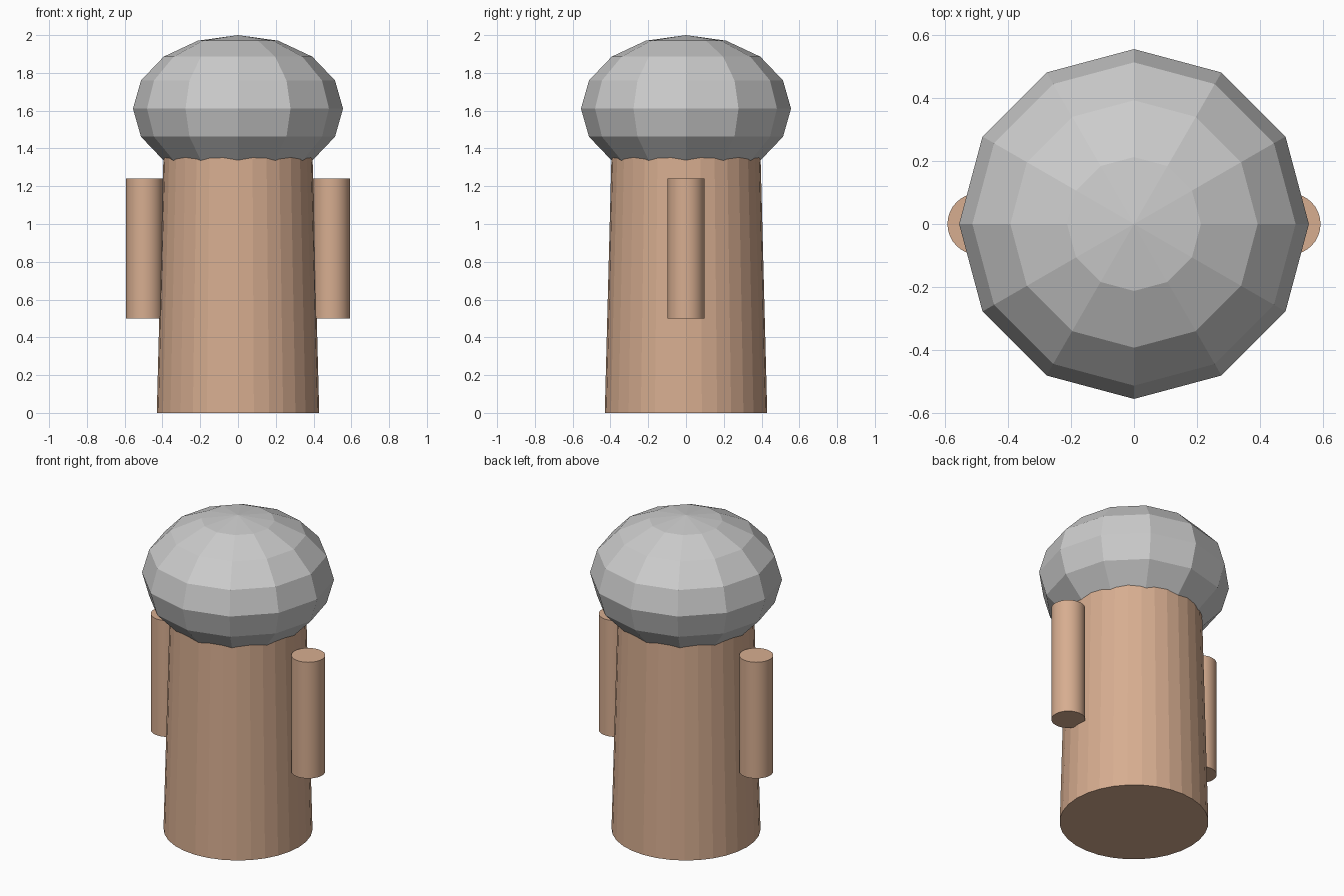
import bpy

if "Cube" in bpy.data.objects:
    bpy.data.objects.remove(bpy.data.objects["Cube"])

brown = bpy.data.materials.new("brown")
brown.diffuse_color = (0.68, 0.42, 0.28, 1)
brown.use_nodes = True
brown.node_tree.nodes["Principled BSDF"].inputs["Base Color"].default_value = brown.diffuse_color


def column(name, r_bottom, r_top, z0, z1, x=0.0):
    """Upright brown round column between two heights."""
    bpy.ops.mesh.primitive_cone_add(
        vertices=32, radius1=r_bottom, radius2=r_top, depth=z1 - z0,
        location=(x, 0, (z0 + z1) / 2))
    ob = bpy.context.object
    ob.name = name
    ob.data.materials.append(brown)
    return ob


# Slightly tapered body, its top hidden in the head
column("body", 0.43, 0.393, 0, 1.42)

# Straight arms on both sides
for side, x in (("left", -0.495), ("right", 0.495)):
    column(side + "_arm", 0.098, 0.098, 0.5, 1.24, x)
    bpy.ops.object.shade_smooth_by_angle()

# Low-poly flattened head
bpy.ops.mesh.primitive_uv_sphere_add(segments=12, ring_count=8, radius=1,
                                     location=(0, 0, 1.611))
head = bpy.context.object
head.name = "head"
head.scale = (0.556, 0.556, 0.389)
bpy.ops.object.transform_apply(location=False, rotation=False, scale=True)
